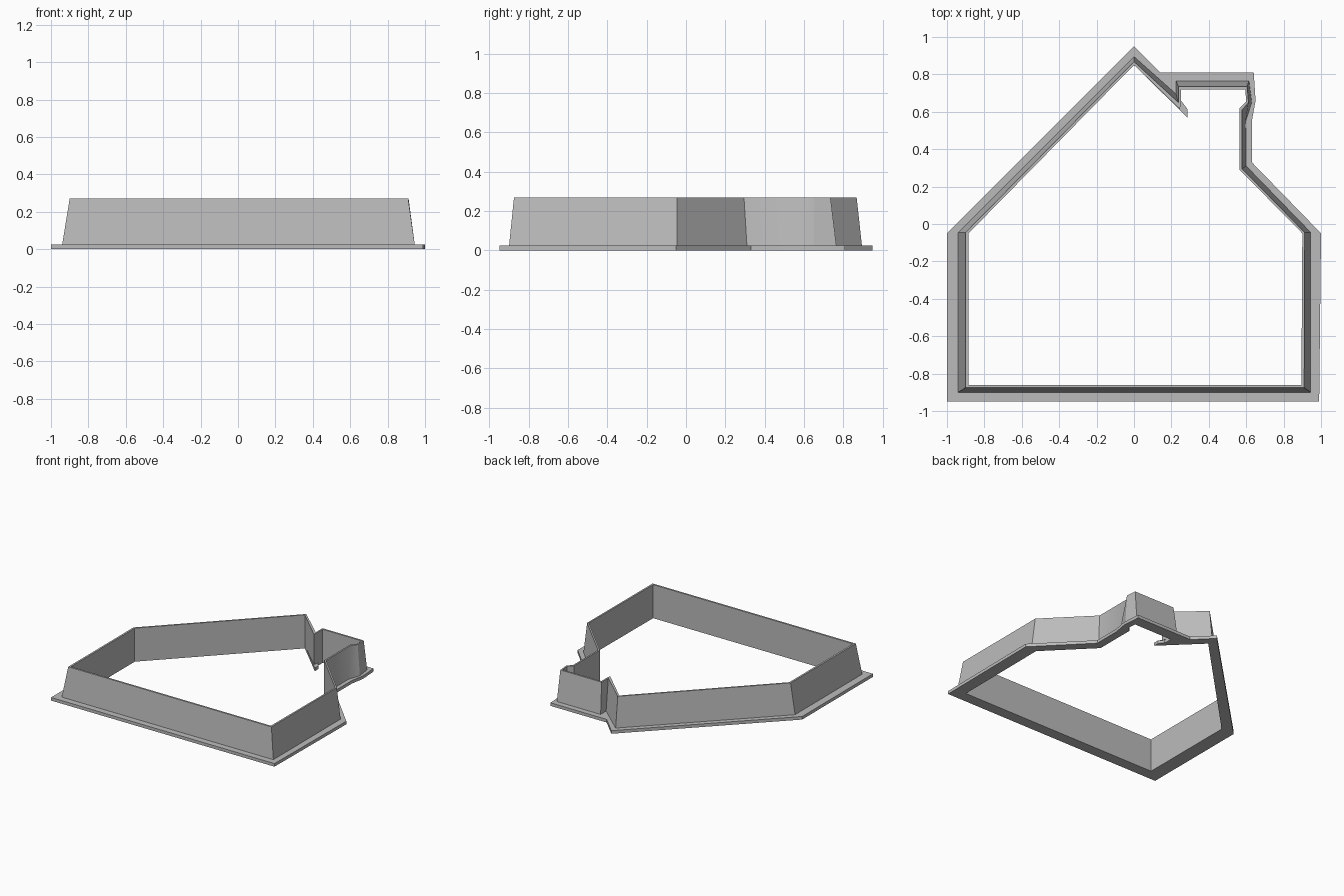
import bpy, bmesh
import math

cube = bpy.data.objects.get("Cube")
if cube:
    bpy.data.objects.remove(cube, do_unlink=True)

grey = bpy.data.materials.new("light grey plastic")
grey.use_nodes = True
colour = (0.5, 0.5, 0.5, 1)
grey.diffuse_color = colour
grey.node_tree.nodes["Principled BSDF"].inputs["Base Color"].default_value = colour

# Heights of the flange top and the cutting rim
FLANGE, RIM = 0.025, 0.27


def ring(name, sections, closed):
    """Bridge matching outlines, given as (points, height), into one ring."""
    bm = bmesh.new()
    loops = [[bm.verts.new((x, y, z)) for x, y in pts] for pts, z in sections]
    pairs = list(zip(loops, loops[1:]))
    if closed:
        pairs.append((loops[-1], loops[0]))
    for a, b in pairs:
        for i in range(len(a)):
            j = (i + 1) % len(a)
            bm.faces.new((a[i], a[j], b[j], b[i]))
    # Merge the repeated corner points beside the chimney
    bmesh.ops.remove_doubles(bm, verts=bm.verts[:], dist=0.0005)
    bmesh.ops.recalc_face_normals(bm, faces=bm.faces[:])
    mesh = bpy.data.meshes.new(name)
    bm.to_mesh(mesh)
    bm.free()
    mesh.materials.append(grey)
    obj = bpy.data.objects.new(name, mesh)
    bpy.context.collection.objects.link(obj)
    bpy.ops.object.select_all(action="DESELECT")
    obj.select_set(True)
    bpy.context.view_layer.objects.active = obj
    bpy.ops.object.shade_smooth_by_angle(angle=math.radians(30))
    return obj


# Outlines run from the front left corner, round the chimney, to the left eave
notch = (0.14, 0.81)
flange_outer = [(-1, -.95), (.99, -.95), (1, -.05), (.63, .33), (.63, .55),
                (.65, .66), (.64, .81), notch, notch, notch, notch,
                (0, .95), (-1, -.05)]
inner = [(-.885, -.86), (.895, -.86), (.9, -.05), (.565, .29), (.565, .62),
         (.6, .655), (.595, .72), (.25, .72)]
roof = [(0, .85), (-.885, -.05)]
flange_inner = inner + [(.25, .65), (.285, .615), (.285, .57)] + roof
wall_inner = inner + [(.25, .64), (.245, .615)] + roof
wall_base = [(-.94, -.9), (.945, -.9), (.945, -.045), (.6, .31), (.597, .55),
             (.63, .65), (.615, .765), (.225, .765), (.225, .695),
             (.225, .695), (0, .895), (-.94, -.045)]
wall_rim = [(-.9, -.875), (.91, -.875), (.912, -.045), (.578, .295), (.578, .61),
            (.612, .65), (.605, .735), (.237, .735), (.237, .65),
            (.237, .65), (0, .868), (-.9, -.045)]

# Wide flat flange with the small tab beside the chimney
ring("base_flange", [(flange_outer, 0), (flange_outer, FLANGE),
                     (flange_inner, FLANGE), (flange_inner, 0)], True)

# Tapered cutting wall with a thin rim and upright inner faces
ring("cutting_wall", [(wall_base, FLANGE), (wall_rim, RIM),
                      (wall_inner, RIM), (wall_inner, FLANGE)], False)
